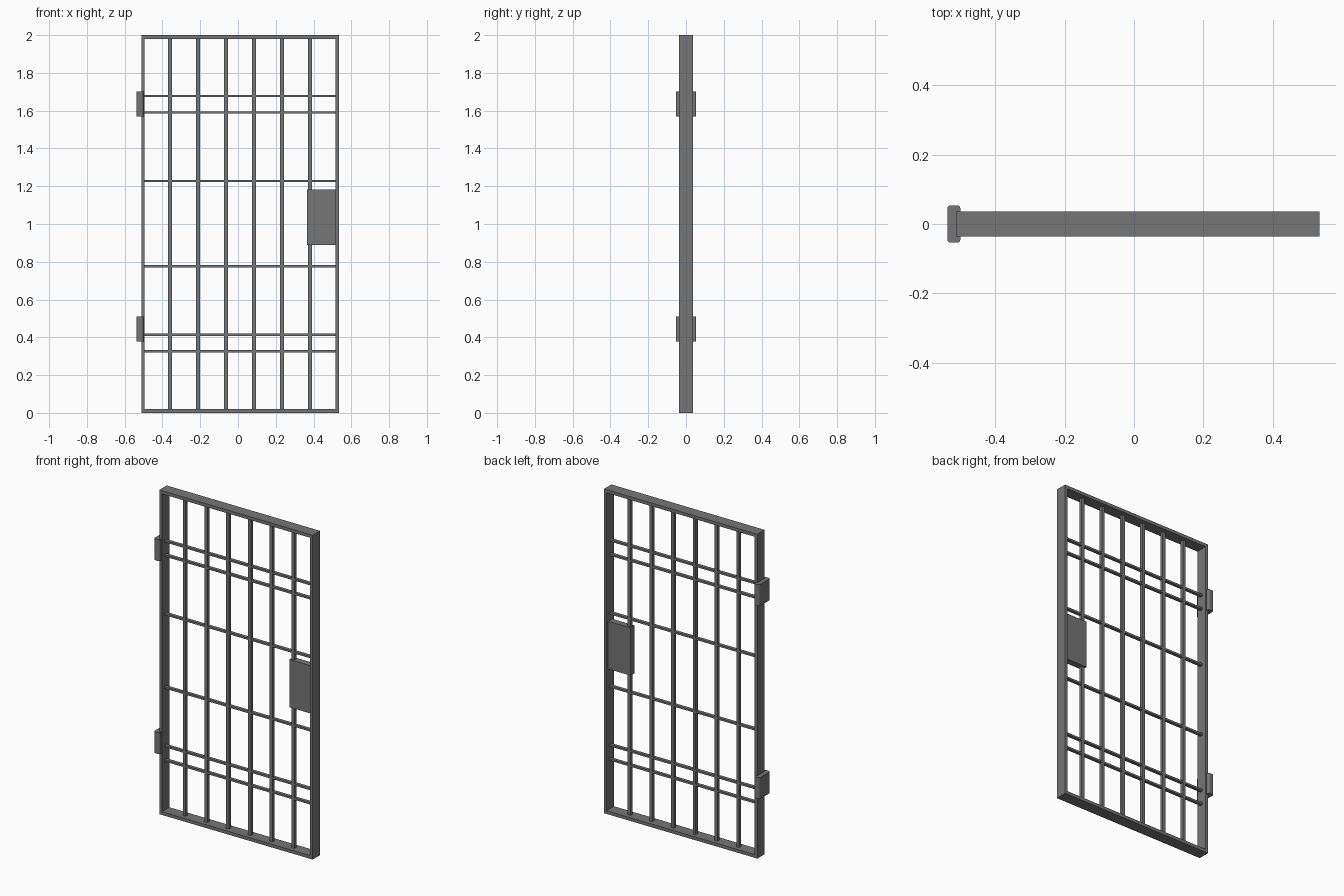
import bpy
import bmesh
from mathutils import Vector

cube = bpy.data.objects.get("Cube")
if cube:
    bpy.data.objects.remove(cube, do_unlink=True)

# Single dark steel colour
steel = bpy.data.materials.new("dark_grey_steel")
steel.use_nodes = True
colour = (0.18, 0.18, 0.18, 1)
steel.diffuse_color = colour
steel.node_tree.nodes["Principled BSDF"].inputs["Base Color"].default_value = colour


def box(name, x, y, z, round_uprights=0):
    """Box from (min, max) ranges, optionally with rounded upright edges."""
    low, high = (Vector(c) for c in zip(x, y, z))
    bm = bmesh.new()
    bmesh.ops.create_cube(bm, size=1)
    for v in bm.verts:
        v.co = Vector([(l + h) / 2 + c * (h - l) for l, h, c in zip(low, high, v.co)])
    if round_uprights:
        uprights = [e for e in bm.edges
                    if abs(e.verts[0].co.z - e.verts[1].co.z) > 0.01]
        bmesh.ops.bevel(bm, geom=uprights, offset=round_uprights,
                        segments=3, profile=0.5, affect='EDGES')
    mesh = bpy.data.meshes.new(name)
    bm.to_mesh(mesh)
    bm.free()
    mesh.materials.append(steel)
    obj = bpy.data.objects.new(name, mesh)
    bpy.context.collection.objects.link(obj)
    return obj


def around(centre, half):
    return (centre - half, centre + half)


LEFT, RIGHT, TOP, WALL = -0.512, 0.535, 2.0, 0.018
DEPTH = around(0, 0.036)
inner = (LEFT + WALL, RIGHT - WALL)

# Outer frame
box("hinge_side_jamb", (LEFT, inner[0]), DEPTH, (0, TOP))
box("lock_side_jamb", (inner[1], RIGHT), DEPTH, (0, TOP))
box("bottom_rail", inner, DEPTH, (0, 0.02))
box("top_rail", inner, DEPTH, (TOP - 0.02, TOP))

# Upright bars
for i in range(6):
    box(f"upright_bar_{i + 1}", around(-0.36 + i * 0.1483, 0.01),
        around(0, 0.01), (0.02, TOP - 0.02))

# Cross bars, mirrored about mid height
for i, offset in enumerate((0.226, 0.588, 0.676)):
    for side, name in ((-1, "lower"), (1, "upper")):
        box(f"{name}_cross_bar_{i + 1}", inner, around(0, 0.01),
            around(1.002 + side * offset, 0.006))

# Lock case
box("lock_case", (0.364, inner[1] + 0.004), around(0, 0.02), (0.888, 1.182))

# Hinges
for name, z in (("lower_hinge", 0.445), ("upper_hinge", 1.635)):
    box(name, (-0.538, -0.5), around(0, 0.054), around(z, 0.066), 0.01)
